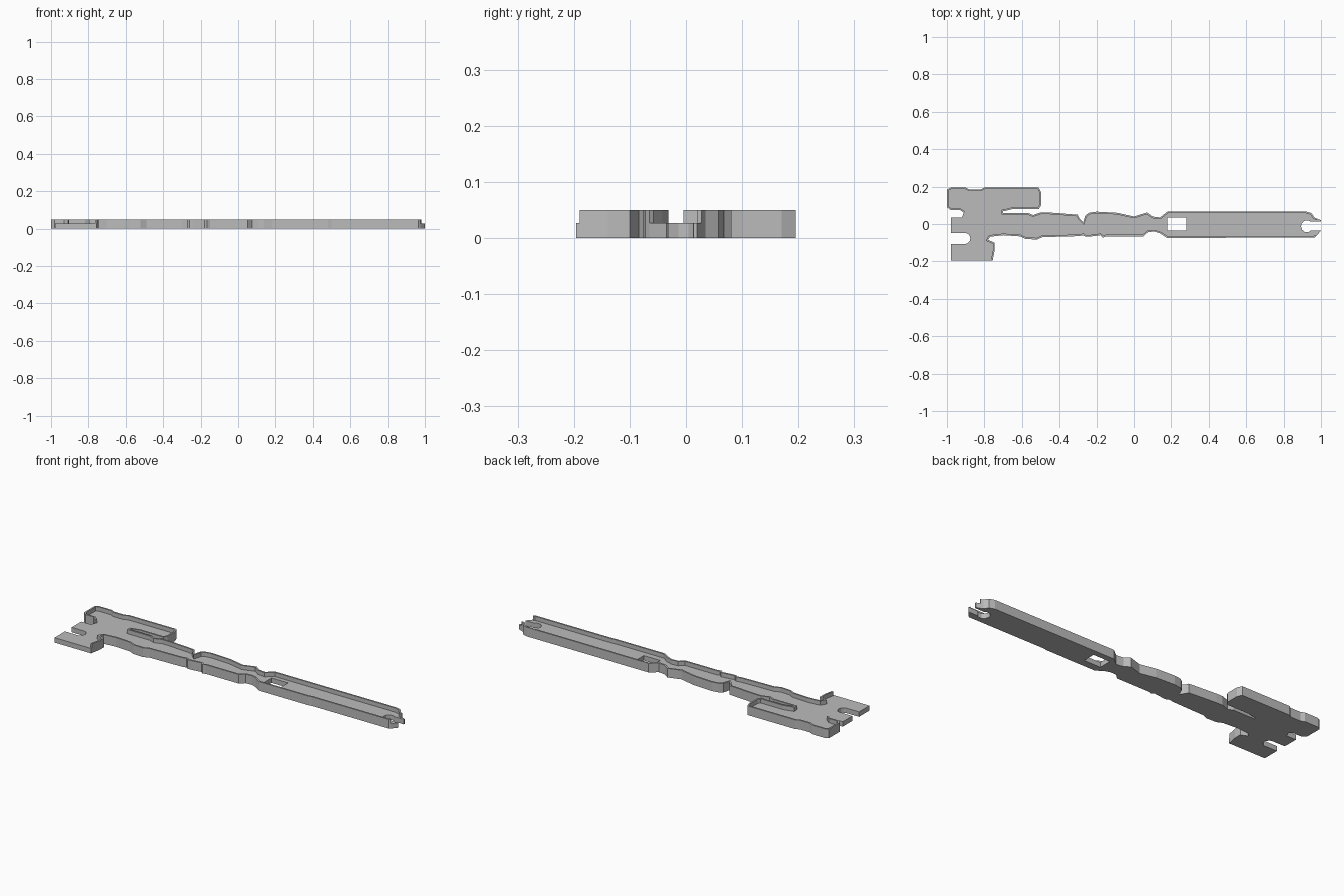
import bpy
import bmesh
import math
from mathutils import Vector

FLOOR, TOP, WALL = 0.027, 0.05, 0.009

default_cube = bpy.data.objects.get("Cube")
if default_cube:
    bpy.data.objects.remove(default_cube, do_unlink=True)

grey = bpy.data.materials.new("plain grey")
grey.use_nodes = True
colour = (0.5, 0.5, 0.5, 1)
grey.diffuse_color = colour
grey.node_tree.nodes["Principled BSDF"].inputs["Base Color"].default_value = colour


def arc(x, y, radius, start, end, steps=8):
    """Points along a circular notch, angles in degrees."""
    points = []
    for i in range(steps + 1):
        angle = math.radians(start + (end - start) * i / steps)
        points.append((x + radius * math.cos(angle), y + radius * math.sin(angle)))
    return points


def make_object(name, bm):
    bmesh.ops.recalc_face_normals(bm, faces=bm.faces)
    mesh = bpy.data.meshes.new(name)
    bm.to_mesh(mesh)
    bm.free()
    mesh.materials.append(grey)
    obj = bpy.data.objects.new(name, mesh)
    bpy.context.collection.objects.link(obj)
    return obj


def make_plate(name, loops, height):
    """Flat plate bounded by an outer loop, with the other loops as holes."""
    bm = bmesh.new()
    for loop in loops:
        verts = [bm.verts.new((x, y, 0)) for x, y in loop]
        for a, b in zip(verts, verts[1:] + verts[:1]):
            bm.edges.new((a, b))
    bmesh.ops.triangle_fill(bm, use_beauty=True, edges=bm.edges[:], normal=(0, 0, 1))
    bmesh.ops.dissolve_limit(bm, angle_limit=0.01, verts=bm.verts[:], edges=bm.edges[:])
    raised = bmesh.ops.extrude_face_region(bm, geom=bm.faces[:], use_keep_orig=True)["geom"]
    top_verts = [g for g in raised if isinstance(g, bmesh.types.BMVert)]
    bmesh.ops.translate(bm, verts=top_verts, vec=(0, 0, height))
    return make_object(name, bm)


def inset_path(path, distance):
    """Clockwise path shifted towards its right-hand side, with limited mitres."""
    points = [Vector(p) for p in path]
    sides = []
    for a, b in zip(points, points[1:]):
        d = (b - a).normalized()
        sides.append(Vector((d.y, -d.x)))
    result = []
    for i, p in enumerate(points):
        before, after = sides[max(i - 1, 0)], sides[min(i, len(sides) - 1)]
        mitre = before + after
        if mitre.length < 0.01:
            mitre = before.copy()
        mitre.normalize()
        result.append(p + mitre * distance / max(mitre.dot(before), 0.6))
    return result


def make_wall(name, path):
    """Thin upright rim that follows the inside of the outline."""
    bm = bmesh.new()
    rings = []
    for outer, inner in zip(path, inset_path(path, WALL)):
        corners = [(outer, FLOOR), (outer, TOP), (inner, TOP), (inner, FLOOR)]
        rings.append([bm.verts.new((p[0], p[1], z)) for p, z in corners])
    for a, b in zip(rings, rings[1:]):
        for i in range(4):
            j = (i + 1) % 4
            bm.faces.new((a[i], a[j], b[j], b[i]))
    bm.faces.new(rings[0])
    bm.faces.new(rings[-1])
    return make_object(name, bm)


# Back edge: head block, slot, then the arm out to its tip
head_edge = [
    (-.91, .06), (-.93, .075), (-.98, .075), (-1, .09), (-1, .185), (-.98, .195),
    (-.9, .195), (-.88, .185), (-.82, .185), (-.8, .195), (-.51, .195),
    (-.498, .17), (-.498, .1), (-.51, .08), (-.65, .08), (-.7, .068), (-.7, .06),
]
back_arm_edge = [
    (-.57, .06), (-.54, .048), (-.5, .062), (-.46, .062), (-.3, .05), (-.29, .03),
    (-.27, .01), (-.26, .045), (-.24, .06), (-.2, .066), (-.09, .06), (0, .04),
    (.07, .062), (.1, .04), (.14, .035), (.18, .067), (.92, .067), (.95, .058),
    (.965, .035), (.98, .028),
]

# Front edge, from the tip back to the tab
front_edge = [
    (.975, -.065), (.965, -.072), (.5, -.072), (.48, -.076), (.18, -.076),
    (.14, -.05), (.11, -.04), (.075, -.043), (.05, -.066), (-.15, -.066),
    (-.165, -.073), (-.18, -.06), (-.24, -.068), (-.26, -.068), (-.27, -.06),
    (-.3, -.065), (-.49, -.07), (-.52, -.083), (-.58, -.08), (-.61, -.066),
    (-.7, -.06), (-.77, -.068), (-.78, -.085), (-.745, -.1), (-.745, -.14),
    (-.755, -.19),
]

# Round notches at the tip and in the tab
tip_notch = [(1, .02), (1, .013)] + arc(.925, -.012, .032, 50, 315) + [(1, -.035)]
tab_notch = (
    [(-.756, -.196), (-.978, -.196), (-.978, -.106)]
    + arc(-.905, -.077, .03, 255, 465)
    + [(-.978, -.047), (-.978, .035), (-.92, .035)]
)

# Square window through the arm
window = [(.18, -.035), (.28, -.035), (.28, .035), (.18, .035)]

back_edge = head_edge + back_arm_edge
outline = back_edge + tip_notch + front_edge + tab_notch

make_plate("floor_plate", [outline, window], FLOOR)
make_wall("back_rim", back_edge)
make_wall("front_rim", front_edge)
